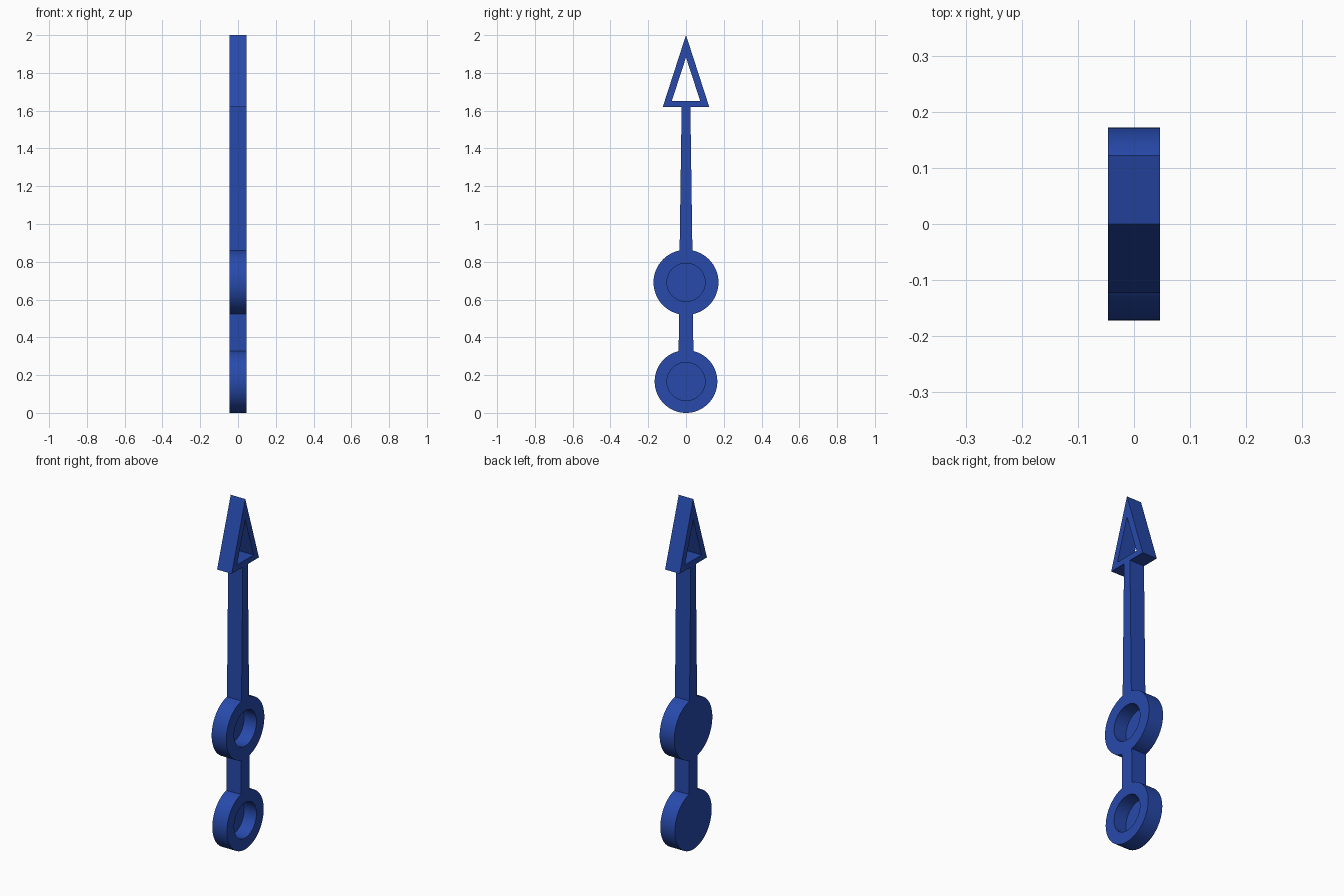
import bpy
import bmesh
from math import cos, sin, pi, radians

cube = bpy.data.objects.get("Cube")
if cube:
    bpy.data.objects.remove(cube)

HALF = 0.046           # half the thickness along x
FLOOR = -0.032         # floor of the round recesses

blue = bpy.data.materials.new("royal blue")
blue.use_nodes = True
colour = (0.02, 0.068, 0.41, 1)
blue.diffuse_color = colour
blue.node_tree.nodes["Principled BSDF"].inputs["Base Color"].default_value = colour


def circle(radius, z, n=64):
    return [(radius * cos(2 * pi * i / n), z + radius * sin(2 * pi * i / n)) for i in range(n)]


def triangle(half_width, base, tip):
    return [(-half_width, base), (half_width, base), (0, tip)]


def build(name, sections, closed=False):
    """Skin a chain of (x, outline) sections; cap the ends or join them in a loop."""
    bm = bmesh.new()
    loops = [[bm.verts.new((x, y, z)) for y, z in outline] for x, outline in sections]
    pairs = list(zip(loops, loops[1:]))
    if closed:
        pairs.append((loops[-1], loops[0]))
    else:
        bm.faces.new(loops[0])
        bm.faces.new(loops[-1])
    for a, b in pairs:
        for i in range(len(a)):
            j = (i + 1) % len(a)
            bm.faces.new((a[i], a[j], b[j], b[i]))
    bmesh.ops.recalc_face_normals(bm, faces=bm.faces[:])
    mesh = bpy.data.meshes.new(name)
    bm.to_mesh(mesh)
    bm.free()
    mesh.materials.append(blue)
    obj = bpy.data.objects.new(name, mesh)
    bpy.context.collection.objects.link(obj)
    return obj


def disc(name, z, radius, recess):
    """Round boss with a blind recess on its +x side."""
    rim, hole = circle(radius, z), circle(recess, z)
    obj = build(name, [(-HALF, rim), (HALF, rim), (HALF, hole), (FLOOR, hole)])
    bpy.ops.object.select_all(action="DESELECT")
    obj.select_set(True)
    bpy.context.view_layer.objects.active = obj
    bpy.ops.object.shade_smooth_by_angle(angle=radians(30))


def bar(name, z0, w0, z1, w1):
    """Tapered flat bar between two heights."""
    outline = [(-w0, z0), (w0, z0), (w1, z1), (-w1, z1)]
    build(name, [(-HALF, outline), (HALF, outline)])


# Round bosses
disc("lower_disc", 0.166, 0.166, 0.101)
disc("upper_disc", 0.691, 0.172, 0.101)

# Bars joining the bosses and the head
bar("connecting_bar", 0.322, 0.039, 0.528, 0.037)
bar("tapered_shaft", 0.854, 0.034, 1.624, 0.023)

# Open triangular arrow head
outer = triangle(0.123, 1.62, 2.0)
inner = triangle(0.075, 1.652, 1.882)
build("arrow_head", [(-HALF, outer), (HALF, outer), (HALF, inner), (-HALF, inner)], closed=True)
